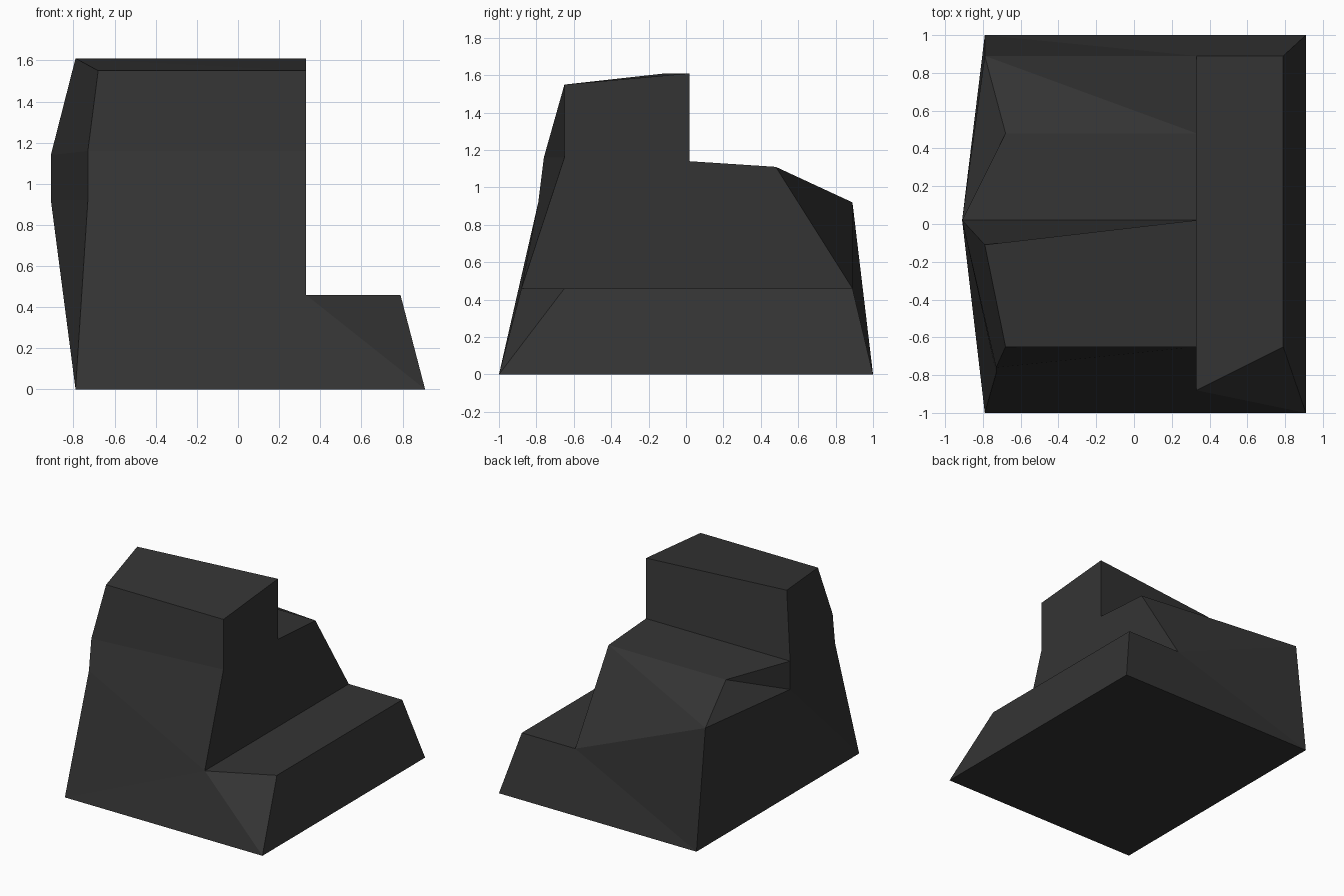
import bpy, bmesh

if "Cube" in bpy.data.objects:
    bpy.data.objects.remove(bpy.data.objects["Cube"])

# Corner points of the stepped rock, grouped by level
corners = {
    # footprint
    'w': (-0.79, -1, 0), 'x': (0.91, -1, 0), 'y': (0.91, 1, 0), 'z': (-0.79, 1, 0),
    # low side step
    'L': (0.33, -0.88, 0.46), 'M': (0.79, -0.65, 0.46),
    'N': (0.79, 0.89, 0.46), 'O': (0.33, 0.89, 0.46),
    # middle back ledge with chipped corner
    'F': (0.33, 0.02, 1.14), 'G': (-0.91, 0.02, 1.14), 'H': (-0.68, 0.48, 1.11),
    'I': (0.33, 0.48, 1.11), 'J': (-0.79, 0.89, 0.92), 'K': (-0.91, 0.02, 0.92),
    # peak
    'A': (-0.68, -0.65, 1.55), 'B': (0.33, -0.65, 1.55),
    'C': (-0.79, -0.11, 1.61), 'D': (0.33, 0.02, 1.61),
    # bends in the front face
    'P': (0.33, -0.65, 1.16), 'Q': (-0.73, -0.76, 1.16), 'R': (-0.73, -0.79, 0.92),
}

# Flat panels, each named by its corners
panels = {
    'base': 'wxyz',
    'top': 'ABC BDC',
    'upper_back': 'CDFG',
    'ledge': 'FIHG IJH',
    'chip': 'GHK HJK',
    'right_wall': 'LPBDFIO',
    'step_top': 'LMNO',
    'step_side': 'xyNM',
    'front': 'ABPQ PLRQ LwR Lxw LMx',
    'back': 'IOJ OzJ Oyz ONy',
    'left': 'CAQG GQRK KRw Kwz KzJ',
}

bm = bmesh.new()
points = {name: bm.verts.new(co) for name, co in corners.items()}
for loops in panels.values():
    for loop in loops.split():
        bm.faces.new([points[c] for c in loop])
bmesh.ops.recalc_face_normals(bm, faces=bm.faces[:])

mesh = bpy.data.meshes.new("stepped_rock")
bm.to_mesh(mesh)
bm.free()
rock = bpy.data.objects.new("stepped_rock", mesh)
bpy.context.collection.objects.link(rock)

# Single dark stone colour
stone = bpy.data.materials.new("dark stone")
stone.diffuse_color = (0.034, 0.034, 0.034, 1)
stone.use_nodes = True
stone.node_tree.nodes["Principled BSDF"].inputs["Base Color"].default_value = stone.diffuse_color
mesh.materials.append(stone)
